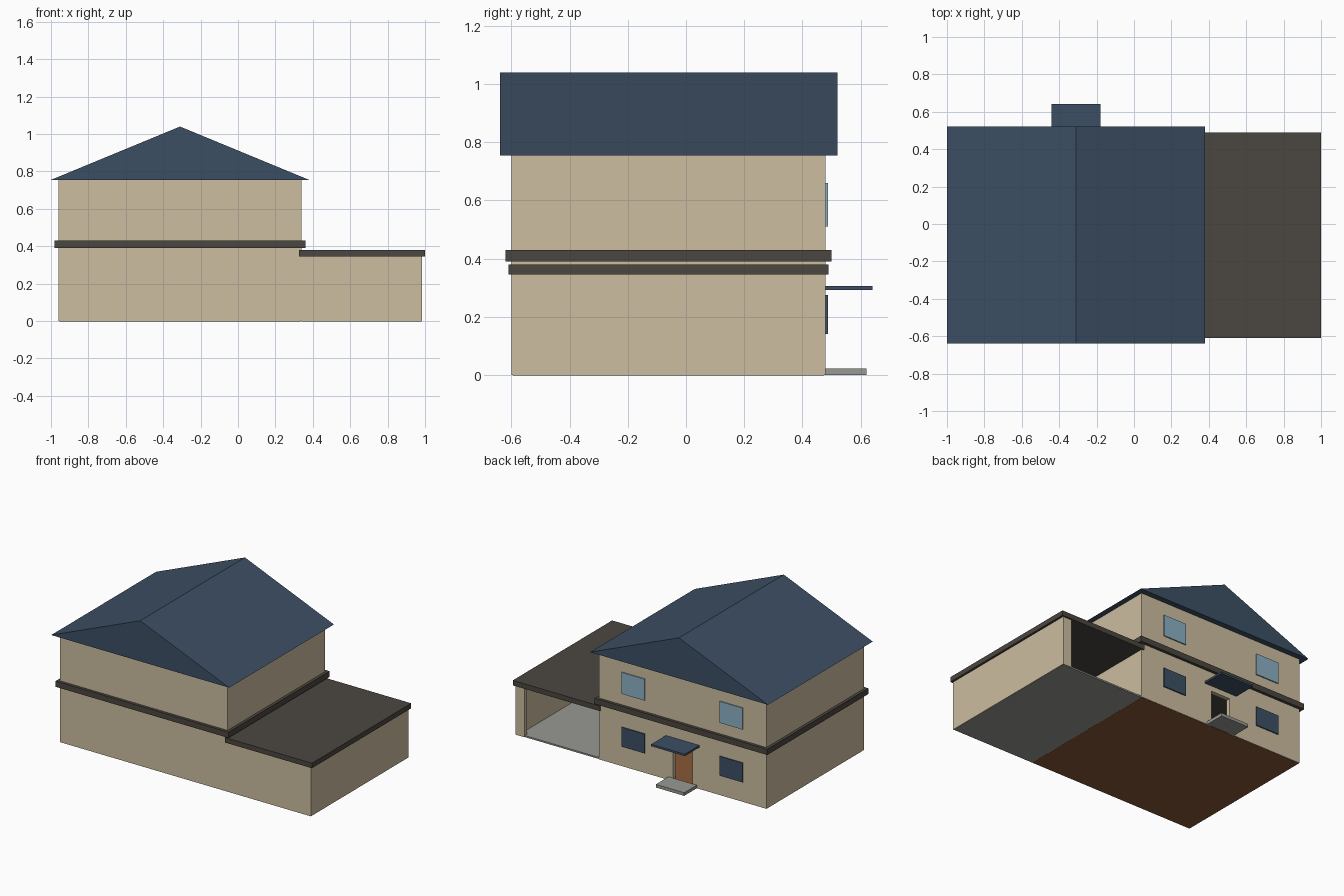
import bpy

if "Cube" in bpy.data.objects:
    bpy.data.objects.remove(bpy.data.objects["Cube"])

def mat(name, rgb):
    m = bpy.data.materials.new(name)
    lin = [((c / 255 + 0.055) / 1.055) ** 2.4 for c in rgb]
    m.diffuse_color = (*lin, 1)
    m.use_nodes = True
    m.node_tree.nodes["Principled BSDF"].inputs["Base Color"].default_value = m.diffuse_color
    return m

TAN = mat("tan wall", (204, 189, 160))
BLUE = mat("slate blue", (60, 79, 100))
DARK = mat("dark trim", (75, 70, 64))
GLASS = mat("pale glass", (140, 176, 197))
GREY = mat("concrete grey", (152, 152, 147))
WOOD = mat("wood brown", (134, 87, 54))

def mesh(name, verts, faces, m):
    me = bpy.data.meshes.new(name)
    me.from_pydata(verts, [], faces)
    me.materials.append(m)
    ob = bpy.data.objects.new(name, me)
    bpy.context.collection.objects.link(ob)
    return ob

def box(name, x0, x1, y0, y1, z0, z1, m):
    v = [(x, y, z) for x in (x0, x1) for y in (y0, y1) for z in (z0, z1)]
    f = [(0, 1, 3, 2), (4, 6, 7, 5), (0, 4, 5, 1), (2, 3, 7, 6), (0, 2, 6, 4), (1, 5, 7, 3)]
    return mesh(name, v, f, m)

L, M, R = -0.96, 0.34, 0.985      # left wall, shared wall, garage wall
F, B = -0.60, 0.48                # front and back
CX, T = -0.31, 0.03               # house centre line, wall thickness
H, G = 0.39, 0.345                # ground storey and garage heights

# Ground storey of the house, hollow with an open doorway at the back
box("house_front_wall", L, M, F, F + T, 0, H, TAN)
box("house_left_wall", L, L + T, F + T, B - T, 0, H, TAN)
box("shared_wall", M - T, M, F + T, B - T, 0, H, TAN)
DW, DH = 0.075, 0.255
box("back_wall_left", L, CX - DW, B - T, B, 0, H, TAN)
box("back_wall_right", CX + DW, M, B - T, B, 0, H, TAN)
box("door_lintel", CX - DW, CX + DW, B - T, B, DH, H, TAN)
box("house_floor", L + 0.005, M - 0.005, F + 0.005, B - 0.005, -0.001, 0.01, WOOD)

# Garage, open at the back
box("garage_front_wall", M, R, F, F + T, 0, G, TAN)
box("garage_side_wall", R - T, R, F + T, B, 0, G, TAN)
box("garage_pillar", R - 0.068, R - T, B - T, B, 0, G, TAN)
box("garage_floor", M, R - 0.005, F + 0.005, B - 0.005, -0.001, 0.01, GREY)
box("garage_roof", 0.325, 1.0, F - 0.01, B + 0.01, G, 0.38, DARK)

# Storey slab and upper storey
box("storey_slab", L - 0.02, M + 0.02, F - 0.02, B + 0.02, H, 0.43, DARK)
box("upper_storey", L, M, F, B, 0.43, 0.755, TAN)

# Gable roof with its ridge along y
y0, y1, z0, z1 = -0.64, 0.52, 0.755, 1.04
mesh("gable_roof",
     [(-1, y0, z0), (0.38, y0, z0), (CX, y0, z1), (-1, y1, z0), (0.38, y1, z0), (CX, y1, z1)],
     [(0, 1, 2), (5, 4, 3), (0, 3, 4, 1), (1, 4, 5, 2), (0, 2, 5, 3)], BLUE)

# Windows on the back, mirrored about the doorway
for side, s in (("left", -1), ("right", 1)):
    a, b = sorted((CX + s * 0.29, CX + s * 0.47))
    box("lower_window_" + side, a, b, B, B + 0.008, 0.14, 0.275, BLUE)
    box("upper_window_" + side, a, b, B, B + 0.008, 0.51, 0.66, GLASS)

# Canopy and step at the doorway
box("door_canopy", CX - 0.13, CX + 0.13, B, 0.642, 0.292, 0.306, BLUE)
box("door_step", CX - 0.11, CX + 0.11, B, 0.62, 0, 0.022, GREY)
